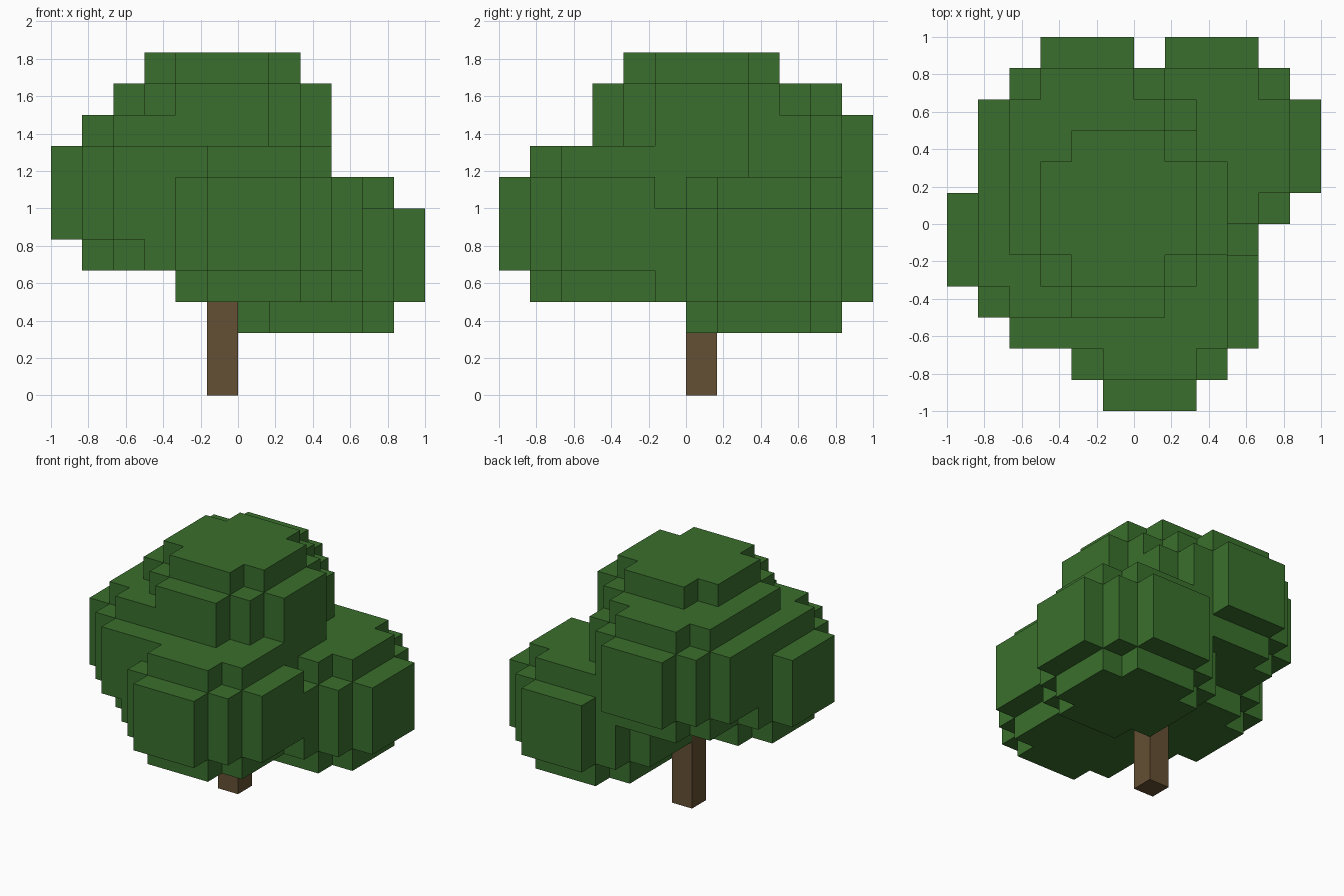
import bpy
import bmesh
from mathutils import Vector

U = 1 / 6  # side of one block

cube = bpy.data.objects.get("Cube")
if cube:
    bpy.data.objects.remove(cube, do_unlink=True)


def make_material(name, rgb):
    mat = bpy.data.materials.new(name)
    mat.use_nodes = True
    mat.diffuse_color = (*rgb, 1)
    mat.node_tree.nodes["Principled BSDF"].inputs["Base Color"].default_value = (*rgb, 1)
    return mat


def add_object(name, bm, mat):
    mesh = bpy.data.meshes.new(name)
    bm.normal_update()
    bm.to_mesh(mesh)
    bm.free()
    mesh.materials.append(mat)
    obj = bpy.data.objects.new(name, mesh)
    bpy.context.collection.objects.link(obj)
    return obj


def disc(cx, cy, z, radius):
    """Blocks of a round layer; the rim is stepped like a pixel circle."""
    span = range(-radius, radius + 1)
    return {(cx + i, cy + j, z) for i in span for j in span
            if abs(i) + abs(j) <= 2 * radius - 1 - (radius == 3)}


def clump(cx, cy, z):
    """Five-layer leaf clump: narrow, three wide, narrow."""
    blocks = set()
    for k, radius in enumerate((2, 3, 3, 3, 2)):
        blocks |= disc(cx, cy, z + k, radius)
    return blocks


def block_shell(blocks):
    """Outer skin of a set of unit blocks."""
    bm = bmesh.new()
    corners = {}

    def corner(p):
        key = tuple(round(c) for c in p)
        if key not in corners:
            corners[key] = bm.verts.new(Vector(key) * U)
        return corners[key]

    for b in blocks:
        centre = Vector(b) + Vector((0.5, 0.5, 0.5))
        for axis in range(3):
            for sign in (-1, 1):
                n = Vector((0, 0, 0))
                n[axis] = sign
                if tuple(b[i] + int(n[i]) for i in range(3)) in blocks:
                    continue
                s = Vector((0, 0, 0))
                s[(axis + 1) % 3] = 1
                t = n.cross(s)
                quad = [centre + (n + s * a + t * c) / 2
                        for a, c in ((-1, -1), (1, -1), (1, 1), (-1, 1))]
                bm.faces.new([corner(p) for p in quad])
    return bm


green = make_material("leaf green", (0.042, 0.159, 0.026))
brown = make_material("bark brown", (0.130, 0.080, 0.033))

# Crown: centre block column and lowest layer of each clump
clumps = {
    "front": (0, -4 + 1, 3),
    "left": (2, 2, 2),
    "right": (-3, -1, 4),
    "back": (-2, 2, 5),
    "top": (-1, 0, 6),
}
leaves = set()
for place in clumps.values():
    leaves |= clump(*place)
add_object("leaf_crown", block_shell(leaves), green)

# Trunk: one block thick, ending inside the crown
trunk = {(-1, 0, z) for z in range(5)}
add_object("trunk", block_shell(trunk), brown)
